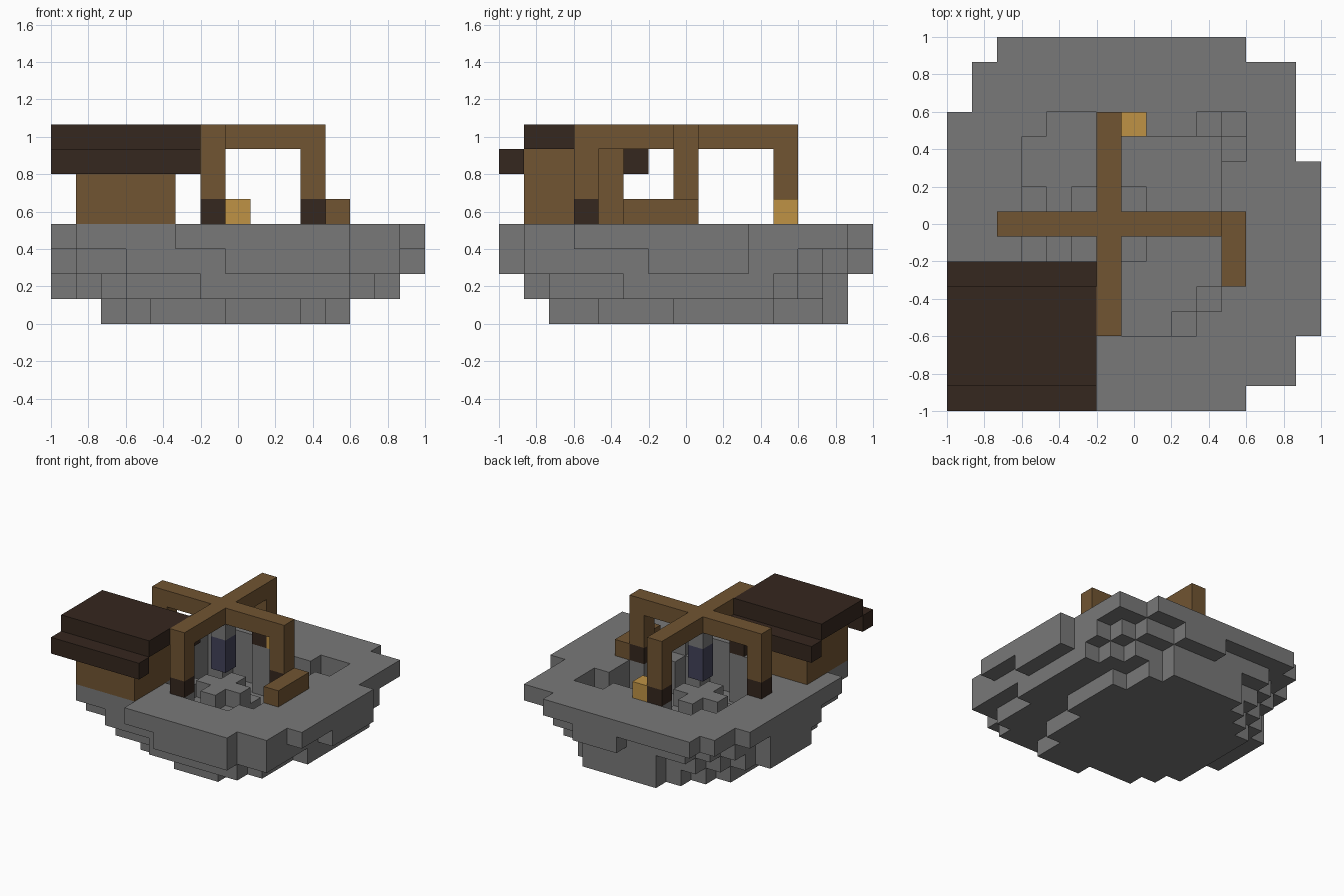
import bpy
import bmesh
from mathutils import Vector

UNIT = 2 / 15  # edge of one block; the model is fifteen blocks wide

if "Cube" in bpy.data.objects:
    bpy.data.objects.remove(bpy.data.objects["Cube"], do_unlink=True)


def make_material(name, red, green, blue):
    mat = bpy.data.materials.new(name)
    mat.use_nodes = True
    colour = (red, green, blue, 1)
    mat.diffuse_color = colour
    mat.node_tree.nodes["Principled BSDF"].inputs["Base Color"].default_value = colour
    return mat


stone = make_material("grey stone", .19, .19, .19)
wood = make_material("brown wood", .165, .09, .032)
dark_wood = make_material("dark wood", .036, .02, .013)
straw = make_material("golden straw", .52, .29, .06)
metal = make_material("blue grey metal", .055, .055, .1)


def box(x, y, z):
    """All block cells in three half-open (start, end) ranges."""
    return {(i, j, k) for i in range(*x) for j in range(*y) for k in range(*z)}


def at(x, y, z):
    return {(x, y, z)}


def build(name, cells, mat):
    """Make one mesh from block cells, keeping only the outside faces."""
    bm = bmesh.new()
    verts = {}

    def corner(p):
        if p not in verts:
            verts[p] = bm.verts.new(Vector((p[0] - 7.5, p[1] - 7.5, p[2])) * UNIT)
        return verts[p]

    for cell in sorted(cells):
        for axis in range(3):
            u, v = (axis + 1) % 3, (axis + 2) % 3
            for side in (0, 1):
                neighbour = list(cell)
                neighbour[axis] += 2 * side - 1
                if tuple(neighbour) in cells:
                    continue
                loop = []
                for a, b in ((0, 0), (1, 0), (1, 1), (0, 1)):
                    p = list(cell)
                    p[axis] += side
                    p[u] += a
                    p[v] += b
                    loop.append(corner(tuple(p)))
                bm.faces.new(loop if side else loop[::-1])
    # Join flat neighbouring squares into larger faces
    bmesh.ops.dissolve_limit(bm, angle_limit=.01, verts=bm.verts, edges=bm.edges)
    mesh = bpy.data.meshes.new(name)
    bm.to_mesh(mesh)
    bm.free()
    mesh.materials.append(mat)
    obj = bpy.data.objects.new(name, mesh)
    bpy.context.collection.objects.link(obj)
    return obj


# Stepped stone bowl: for each level, its first row and the
# (row count, left, right) of each band of rows behind it
levels = [
    (2, [(1, 7, 10), (1, 4, 10), (1, 3, 11), (2, 2, 11), (4, 2, 12),
         (1, 3, 11), (1, 4, 11), (1, 5, 10)]),
    (1, [(1, 6, 12), (1, 3, 13), (1, 2, 13), (1, 1, 13), (1, 1, 14), (4, 0, 14),
         (1, 1, 14), (1, 2, 13), (1, 3, 12), (1, 5, 10)]),
    (0, [(1, 7, 12), (1, 3, 14), (1, 1, 14), (2, 1, 14), (1, 0, 14), (4, 0, 15),
         (2, 1, 14), (1, 2, 13), (1, 3, 12), (1, 7, 10)]),
    (0, [(1, 5, 12), (2, 1, 14), (7, 0, 15), (2, 0, 14), (2, 1, 14), (1, 2, 12)]),
]
bowl = set()
for level, (row, bands) in enumerate(levels):
    for count, left, right in bands:
        bowl |= box((left, right), (row, row + count), (level, level + 1))
        row += count
bowl |= at(3, 10, 0)

# Sunken pit, leaving stone under the posts
pit = box((7, 9), (3, 4), (1, 4)) | box((5, 10), (4, 5), (1, 4))
pit |= box((4, 11), (5, 9), (1, 4)) | box((3, 11), (9, 11), (1, 4))
pit |= box((4, 6), (11, 12), (1, 4))
pit -= box((10, 11), (7, 8), (0, 4))
# Ledges around the pit
for x, y, depth in ((9, 3, 3), (10, 4, 3), (3, 6, 2), (3, 7, 2), (3, 8, 2),
                    (10, 11, 2), (11, 10, 2), (11, 11, 3)):
    pit |= box((x, x + 1), (y, y + 1), (depth, 4))
build("stone_bowl", bowl - pit, stone)

# Raised hearth with a cross on top
hearth = box((5, 8), (6, 9), (1, 2))
hearth |= box((5, 8), (7, 8), (2, 3)) | box((6, 7), (6, 9), (2, 3))
build("hearth", hearth, stone)

# Crossed beams on four posts with dark feet
frame = box((2, 11), (7, 8), (7, 8)) | box((6, 7), (3, 12), (7, 8))
feet = set()
for x, y in ((2, 7), (10, 7), (6, 3), (6, 11)):
    frame |= box((x, x + 1), (y, y + 1), (5, 7))
    feet |= at(x, y, 4)
build("beam_frame", frame, wood)
build("post_feet", feet, dark_wood)

# Pot hanging from the middle of the beams
build("pot_hanger", at(6, 7, 6), stone)
build("hanging_pot", box((6, 7), (7, 8), (4, 6)), metal)

# Bench and bale beside the posts
build("log_bench", box((11, 12), (5, 8), (4, 5)), wood)
build("straw_bale", at(7, 11, 4), straw)

# Hut with an overhanging roof
build("hut_walls", box((1, 5), (1, 5), (4, 7)), wood)
roof = box((0, 6), (1, 5), (7, 8))
for y in (0, 5):
    roof |= box((0, 6), (y, y + 1), (6, 7))
build("hut_roof", roof, dark_wood)
